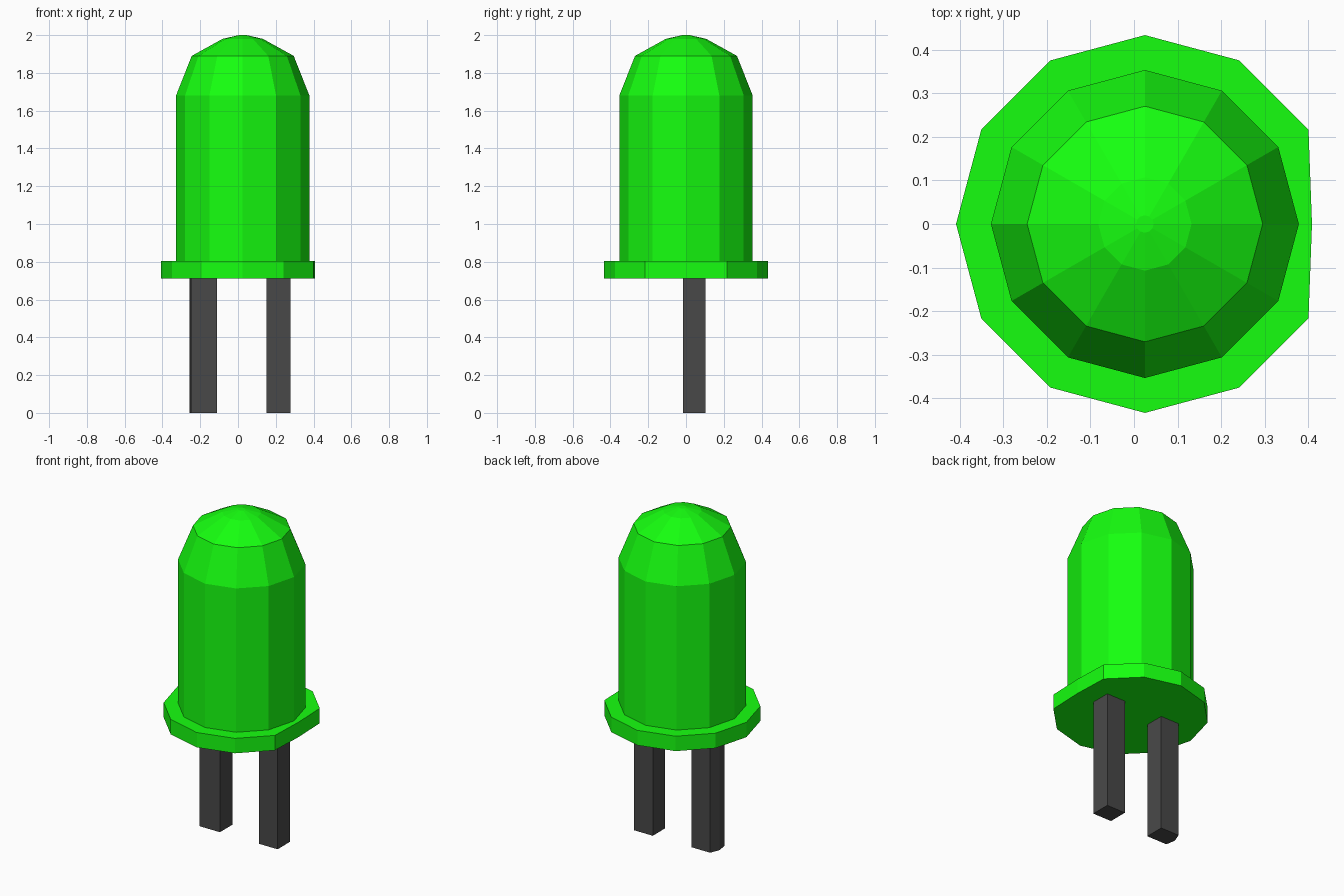
import bpy, bmesh
from math import cos, sin, pi

if "Cube" in bpy.data.objects:
    bpy.data.objects.remove(bpy.data.objects["Cube"])

CX = 0.025   # axis of the bulb
SIDES = 12


def material(name, rgb):
    m = bpy.data.materials.new(name)
    m.diffuse_color = (*rgb, 1)
    m.use_nodes = True
    m.node_tree.nodes["Principled BSDF"].inputs["Base Color"].default_value = m.diffuse_color
    return m


def add_object(name, bm, mat):
    bmesh.ops.recalc_face_normals(bm, faces=bm.faces[:])
    me = bpy.data.meshes.new(name)
    bm.to_mesh(me)
    bm.free()
    me.materials.append(mat)
    ob = bpy.data.objects.new(name, me)
    bpy.context.collection.objects.link(ob)
    return ob


def prism(name, outline, z0, z1, mat):
    bm = bmesh.new()
    face = bm.faces.new([bm.verts.new((x, y, z0)) for x, y in outline])
    ext = bmesh.ops.extrude_face_region(bm, geom=[face], use_keep_orig=True)
    top = [v for v in ext["geom"] if isinstance(v, bmesh.types.BMVert)]
    bmesh.ops.translate(bm, verts=top, vec=(0, 0, z1 - z0))
    return add_object(name, bm, mat)


green = material("green_plastic", (0.008, 1.0, 0.005))
dark = material("dark_metal", (0.066, 0.066, 0.066))

# Bulb with flange: faceted lathe of (radius, height)
profile = [(0.433, 0.712), (0.433, 0.803), (0.353, 0.803), (0.353, 1.68),
           (0.27, 1.89), (0.107, 1.98), (0.02, 2.0)]
bm = bmesh.new()
rings = []
for r, z in profile:
    ring = []
    for i in range(SIDES):
        a = 2 * pi * i / SIDES
        ring.append(bm.verts.new((CX + r * cos(a), r * sin(a), z)))
    rings.append(ring)
for lo, hi in zip(rings, rings[1:]):
    for i in range(SIDES):
        j = (i + 1) % SIDES
        bm.faces.new((lo[i], lo[j], hi[j], hi[i]))
bm.faces.new(rings[0][::-1])
bm.faces.new(rings[-1])
# Flattened side of the flange on +x
for ring in rings[:2]:
    ring[0].co.x = 0.408
add_object("bulb", bm, green)

# Legs: square pins, the left one with a slightly bulged outer side
Y0, Y1 = -0.017, 0.103
prism("right_leg", [(0.152, Y0), (0.279, Y0), (0.279, Y1), (0.152, Y1)], 0, 0.712, dark)
prism("left_leg", [(-0.248, Y0), (-0.11, Y0), (-0.11, Y1), (-0.235, Y1), (-0.258, 0.045)],
      0, 0.712, dark)
